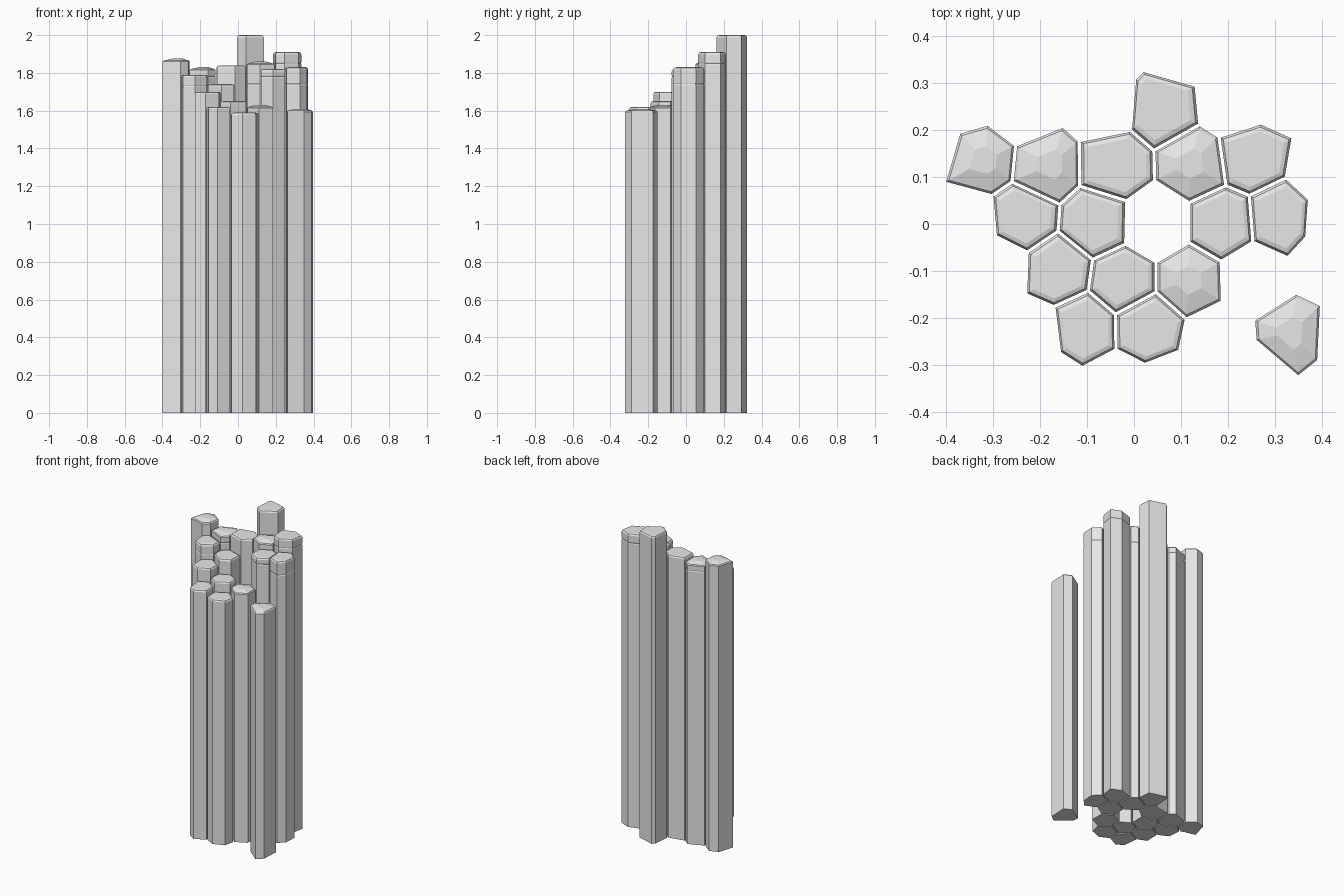
import bpy, bmesh
from mathutils import Vector

if "Cube" in bpy.data.objects:
    bpy.data.objects.remove(bpy.data.objects["Cube"])

# One stone colour for every column
stone = bpy.data.materials.new("pale_grey_stone")
stone.diffuse_color = (0.8, 0.8, 0.8, 1)
stone.use_nodes = True
stone.node_tree.nodes["Principled BSDF"].inputs["Base Color"].default_value = stone.diffuse_color

# Columns: seed x, seed y, height, depth of the cross joint below the top (0 = none), top style
COLUMNS = [
    (.062, .245, 2.00, 0, "crisp"),
    (-.322, .135, 1.875, 0, "worn"), (-.190, .122, 1.83, .05, "worn"),
    (-.042, .124, 1.84, 0, "crisp"), (.128, .128, 1.86, .12, "worn"),
    (.248, .145, 1.91, .06, "crisp"),
    (-.240, .015, 1.79, .06, "crisp"), (-.080, .003, 1.74, 0, "crisp"),
    (.187, .000, 1.82, .04, "crisp"), (.313, .010, 1.83, .09, "crisp"),
    (-.163, -.100, 1.70, 0, "crisp"), (-.023, -.120, 1.65, 0, "crisp"),
    (.117, -.120, 1.63, 0, "worn"),
    (-.108, -.220, 1.62, 0, "crisp"), (.030, -.218, 1.59, 0, "crisp"),
    (.335, -.240, 1.61, 0, "worn"),
]

# Empty cells: the hole in the cluster and the ring around it
EMPTY = [
    (.047, .000), (.099, .375), (.211, .259), (-.069, .256), (-.063, .371),
    (-.239, .244), (-.363, .273), (-.448, .172), (-.357, .005), (-.295, -.095),
    (-.221, -.234), (-.187, -.344), (-.038, -.353), (.083, -.355), (.180, -.250),
    (.257, -.116), (.411, -.080), (.428, .002), (.412, .117), (.308, .279),
    (.457, -.246), (.431, -.360), (.262, -.326),
]
GAP = 0.0035
seeds = [Vector(c[:2]) for c in COLUMNS] + [Vector(e) for e in EMPTY]


def clip(poly, point, normal):
    """Keep the part of a polygon behind a line."""
    out = []
    for a, b in zip(poly, poly[1:] + poly[:1]):
        da, db = (a - point).dot(normal), (b - point).dot(normal)
        if da <= 0:
            out.append(a)
        if (da < 0 < db) or (db < 0 < da):
            out.append(a.lerp(b, da / (da - db)))
    return out


def cell(seed):
    """Crack-pattern cell around a seed, drawn in by the gap."""
    r = 0.2
    poly = [seed + Vector(v) for v in ((-r, -r), (r, -r), (r, r), (-r, r))]
    for other in seeds:
        if other != seed:
            n = (other - seed).normalized()
            poly = clip(poly, (seed + other) / 2 - n * GAP, n)
    # drop sliver edges
    return [p for i, p in enumerate(poly) if (p - poly[i - 1]).length > 0.004]


def column(name, seed, height, joint, style):
    poly = cell(seed)
    centre = sum(poly, Vector((0, 0))) / len(poly)
    rings = [(0, 1)]
    if joint:  # shallow groove around the shaft
        z = height - joint
        rings += [(z - .006, 1), (z, .97), (z + .006, 1)]
    if style == "crisp":
        rings += [(height - .012, 1), (height - .003, .93), (height, .80)]
    else:
        rings += [(height - .016, 1), (height - .010, .93), (height, .40)]
    bm = bmesh.new()
    loops = []
    for z, s in rings:
        pts = [centre + (p - centre) * s for p in poly]
        loops.append([bm.verts.new((p.x, p.y, z)) for p in pts])
    count = len(poly)
    for low, high in zip(loops, loops[1:]):
        for i in range(count):
            j = (i + 1) % count
            bm.faces.new((low[i], low[j], high[j], high[i]))
    bm.faces.new(loops[0][::-1])
    bm.faces.new(loops[-1])
    mesh = bpy.data.meshes.new(name)
    bm.to_mesh(mesh)
    bm.free()
    mesh.materials.append(stone)
    bpy.context.collection.objects.link(bpy.data.objects.new(name, mesh))


for i, (x, y, height, joint, style) in enumerate(COLUMNS):
    column(f"rock_column_{i + 1}", seeds[i], height, joint, style)
